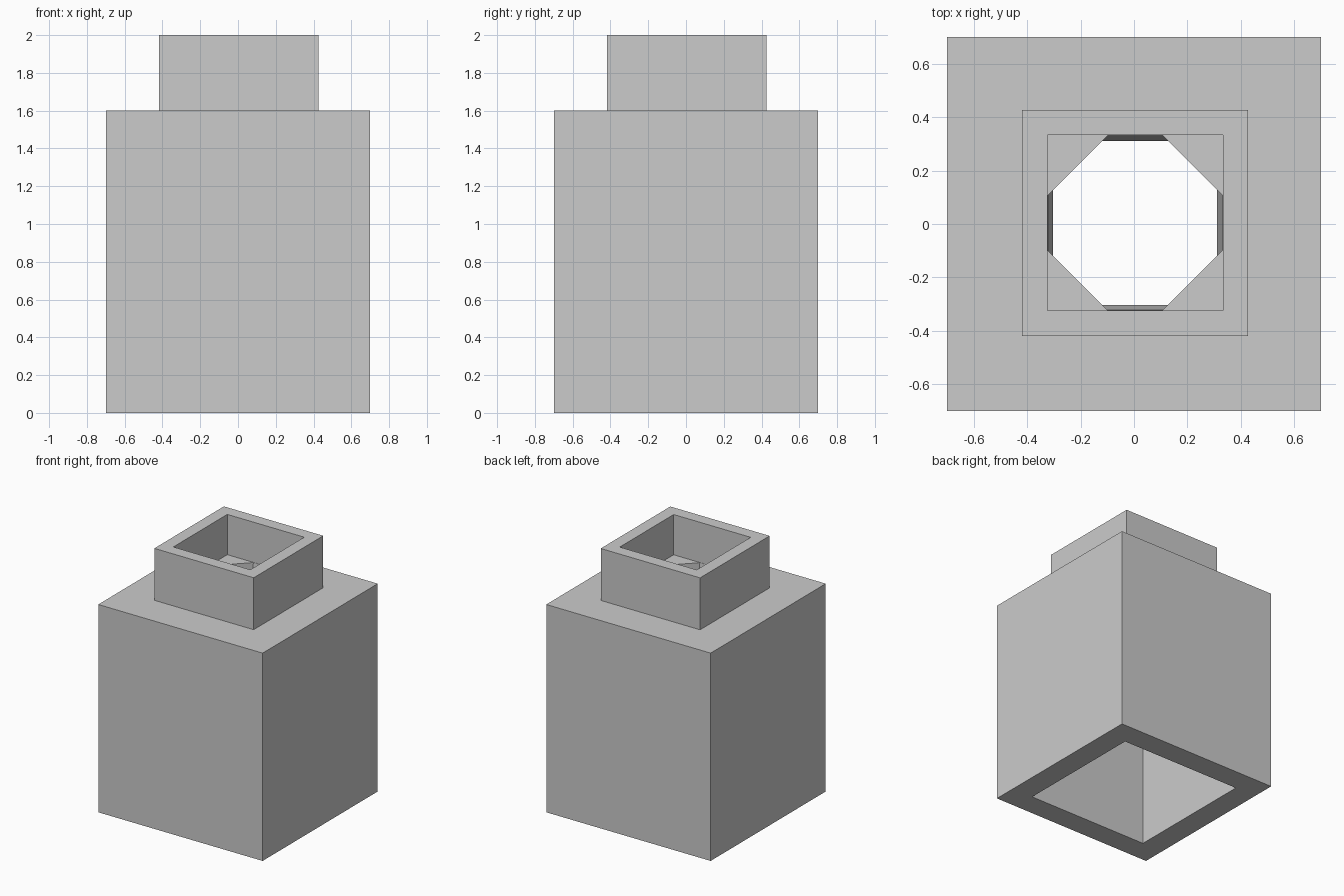
import bpy
import bmesh

cube = bpy.data.objects.get("Cube")
if cube:
    bpy.data.objects.remove(cube, do_unlink=True)

# One flat grey for the whole block
grey = bpy.data.materials.new("light_grey")
grey.use_nodes = True
colour = (0.6, 0.6, 0.6, 1)
grey.diffuse_color = colour
grey.node_tree.nodes["Principled BSDF"].inputs["Base Color"].default_value = colour

OFFSET = 0.004   # the stud sits slightly off centre


def loft(name, bottom, top, z0, z1, shift=0):
    """Solid between two matching outlines."""
    bm = bmesh.new()
    low = [bm.verts.new((x + shift, y + shift, z0)) for x, y in bottom]
    high = [bm.verts.new((x + shift, y + shift, z1)) for x, y in top]
    bm.faces.new(low[::-1])
    bm.faces.new(high)
    n = len(low)
    for i in range(n):
        j = (i + 1) % n
        bm.faces.new((low[i], low[j], high[j], high[i]))
    bmesh.ops.recalc_face_normals(bm, faces=bm.faces)
    mesh = bpy.data.meshes.new(name)
    bm.to_mesh(mesh)
    bm.free()
    mesh.materials.append(grey)
    obj = bpy.data.objects.new(name, mesh)
    bpy.context.collection.objects.link(obj)
    return obj


def square(h):
    return [(-h, -h), (h, -h), (h, h), (-h, h)]


def octagon(flat, reach=0.43):
    """Corner-cut square whose diagonal sides lie on |x| + |y| = reach."""
    s = reach - flat
    return [(-s, -flat), (s, -flat), (flat, -s), (flat, s),
            (s, flat), (-s, flat), (-flat, s), (-flat, -s)]


def combine(target, tool, operation):
    tool.hide_render = True
    mod = target.modifiers.new(tool.name, 'BOOLEAN')
    mod.operation = operation
    mod.solver = 'EXACT'
    mod.object = tool
    bpy.context.view_layer.objects.active = target
    bpy.ops.object.modifier_apply(modifier=mod.name)
    bpy.data.objects.remove(tool, do_unlink=True)


# Main block with a hollow underside
block = loft("block", square(0.7), square(0.7), 0, 1.6)
cavity = loft("cavity", square(0.52), square(0.52), -0.1, 1.42)
combine(block, cavity, 'DIFFERENCE')

# Square stud on top
stud = loft("stud", square(0.423), square(0.423), 1.5, 2, OFFSET)
combine(block, stud, 'UNION')

# Square recess in the stud, leaving corner ledges
recess = loft("recess", square(0.328), square(0.328), 1.69, 2.1, OFFSET)
combine(block, recess, 'DIFFERENCE')

# Tapered eight-sided passage through to the hollow
passage = loft("passage", octagon(0.303), octagon(0.327), 1.38, 1.7, OFFSET)
combine(block, passage, 'DIFFERENCE')
